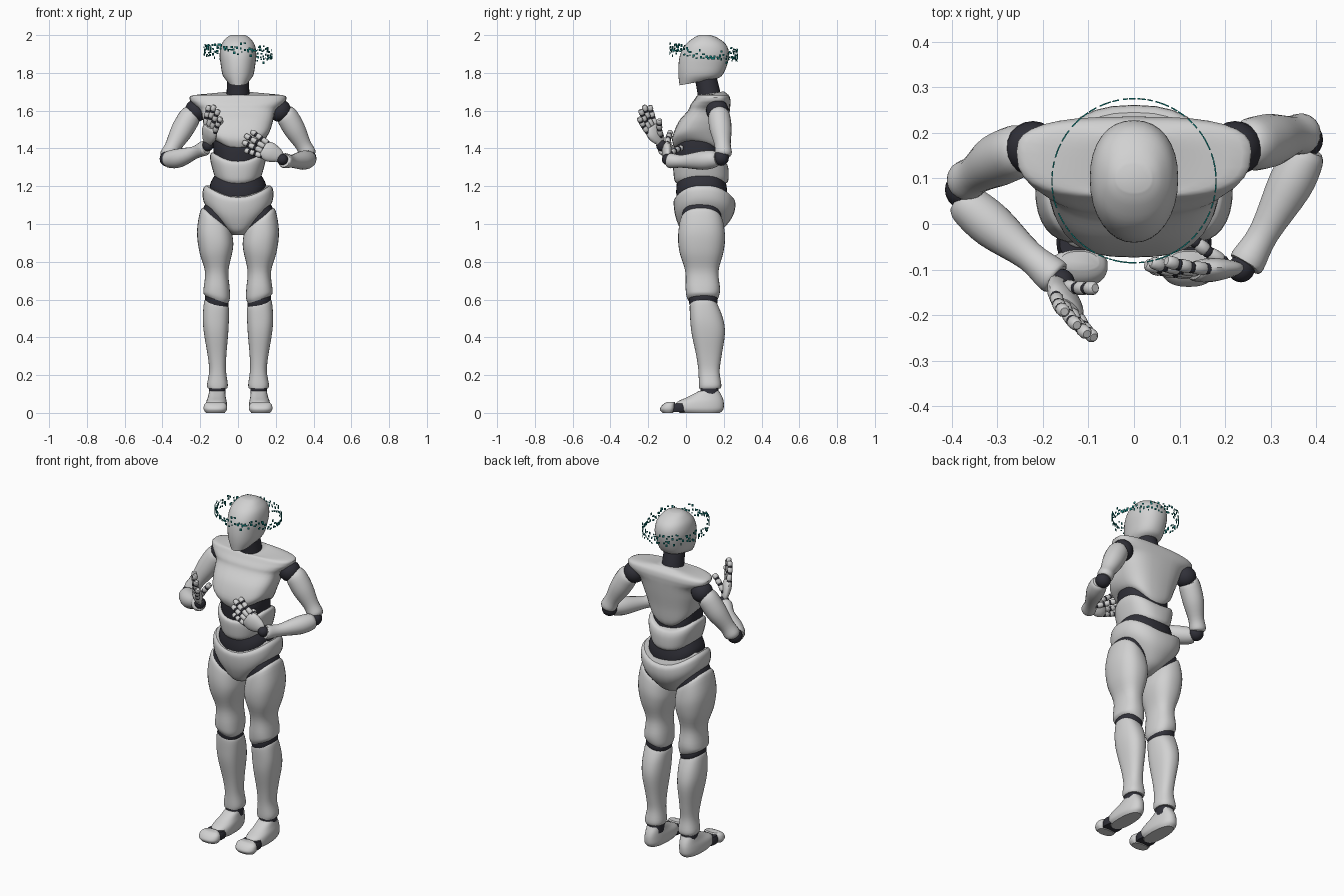
import bpy, bmesh, math, random
from mathutils import Vector, Matrix

old = bpy.data.objects.get("Cube")
if old:
    bpy.data.objects.remove(old, do_unlink=True)


def material(name, color, roughness=0.5):
    mat = bpy.data.materials.new(name)
    mat.use_nodes = True
    mat.diffuse_color = color
    shader = mat.node_tree.nodes["Principled BSDF"]
    shader.inputs["Base Color"].default_value = color
    shader.inputs["Roughness"].default_value = roughness
    return mat


SHELL = material("light grey shell", (.64, .64, .64, 1))
JOINT = material("dark joint", (.03, .03, .04, 1))
TEAL = material("dark teal", (.005, .2, .19, 1))
parts = []


def finish(name, bm, mat):
    bmesh.ops.recalc_face_normals(bm, faces=bm.faces)
    mesh = bpy.data.meshes.new(name)
    bm.to_mesh(mesh)
    bm.free()
    mesh.materials.append(mat)
    obj = bpy.data.objects.new(name, mesh)
    bpy.context.collection.objects.link(obj)
    parts.append(obj)
    return obj


def smooth_rows(rows, steps):
    """Catmull-Rom interpolation between rows of numbers."""
    result = []
    for i in range(len(rows) - 1):
        a, b, c = rows[max(i - 1, 0)], rows[i], rows[i + 1]
        d = rows[min(i + 2, len(rows) - 1)]
        for k in range(steps):
            t = k / steps
            result.append([q + t / 2 * (r - p + t * (2*p - 5*q + 4*r - s + t * (3*(q - r) + s - p)))
                           for p, q, r, s in zip(a, b, c, d)])
    return result + [list(rows[-1])]


def skin(name, rings, mat):
    """Bridge a list of point rings and cap both ends."""
    bm = bmesh.new()
    loops = [[bm.verts.new(p) for p in ring] for ring in rings]
    n = len(loops[0])
    for low, high in zip(loops, loops[1:]):
        for i in range(n):
            j = (i + 1) % n
            bm.faces.new((low[i], low[j], high[j], high[i]))
    bm.faces.new(loops[0])
    bm.faces.new(loops[-1])
    return finish(name, bm, mat)


def loft(name, rows, mat, side=1, power=2.4, sides=32):
    """Rows: z, centre x, half width, front y, widest y, back y, side lift, side tilt, back slope."""
    rows = [tuple(r) + (0,) * (9 - len(r)) for r in rows]
    rings = []
    for z, x, w, front, mid, back, lift, tilt, slope in smooth_rows(rows, 4):
        ring = []
        for i in range(sides):
            a = math.tau * i / sides
            u, v = [math.copysign(abs(f) ** (2 / power), f) for f in (math.cos(a), math.sin(a))]
            y = mid + v * ((back - mid) if v > 0 else (mid - front))
            ring.append((side * (x + u * w), y, z + lift * u * u + tilt * u + slope * v))
        rings.append(ring)
    return skin(name, rings, mat)


def tube(name, rows, mat, sides=18, steps=4, flat=1, across=Vector((0, 0, 1))):
    """Rows: x, y, z, radius; flat squeezes the section away from the across axis."""
    rows = smooth_rows(rows, steps)
    points = [Vector(r[:3]) for r in rows]
    rings = []
    for i, p in enumerate(points):
        along = (points[min(i + 1, len(points) - 1)] - points[max(i - 1, 0)]).normalized()
        s = (across - along * across.dot(along)).normalized()
        n = along.cross(s)
        rings.append([p + rows[i][3] * (s * math.cos(a) + n * flat * math.sin(a))
                      for a in (math.tau * k / sides for k in range(sides))])
    return skin(name, rings, mat)


def ball(name, centre, radius, mat, segments=20):
    bm = bmesh.new()
    bmesh.ops.create_uvsphere(bm, u_segments=segments, v_segments=segments // 2, radius=radius,
                              matrix=Matrix.Translation(centre))
    return finish(name, bm, mat)


# Head and neck
loft("head", [(1.75, 0, .052, -.034, .05, .155, 0, 0, .016), (1.785, 0, .08, -.04, .08, .19),
              (1.84, 0, .091, -.04, .09, .217), (1.9, 0, .097, -.03, .1, .228),
              (1.95, 0, .088, -.002, .1, .212), (1.985, 0, .062, .04, .1, .168),
              (2, 0, .038, .07, .1, .13)], SHELL, power=2.2)
tube("neck", [(0, .13, 1.62, .062), (0, .12, 1.7, .06), (0, .1, 1.79, .056)], JOINT, 24)

# Torso shells over the dark core
loft("chest", [(1.368, 0, .11, -.05, .08, .185, .06, 0, -.025), (1.395, 0, .14, -.066, .07, .202, .05, 0, -.02),
               (1.46, 0, .168, -.072, .06, .212, .03), (1.54, 0, .184, -.04, .08, .224),
               (1.6, 0, .198, .01, .115, .232), (1.632, 0, .232, .025, .15, .235),
               (1.657, 0, .255, .043, .16, .235), (1.682, 0, .238, .06, .155, .226),
               (1.692, 0, .08, .07, .14, .2, 0, 0, .01)], SHELL, power=2.8)
loft("torso_core", [(1.25, 0, .11, -.04, .09, .19), (1.34, 0, .125, -.055, .09, .19),
                    (1.42, 0, .132, -.06, .09, .18), (1.48, 0, .13, -.04, .09, .18)], JOINT)
loft("abdomen", [(1.215, 0, .118, -.05, .09, .215, .025), (1.235, 0, .128, -.062, .09, .225, .03),
                 (1.29, 0, .146, -.068, .09, .225, .045), (1.32, 0, .146, -.066, .09, .215, .05),
                 (1.33, 0, .134, -.055, .09, .2, .05)], SHELL)
loft("waist", [(1.1, 0, .14, -.045, .09, .21, .05), (1.17, 0, .148, -.052, .09, .218, .04),
               (1.25, 0, .115, -.045, .09, .205, .02)], JOINT)
loft("pelvis", [(.943, 0, .035, .01, .08, .13), (.965, 0, .085, -.025, .09, .185, .03),
                (1.02, 0, .16, -.05, .09, .235, .06), (1.07, 0, .185, -.062, .09, .258, .06),
                (1.12, 0, .185, -.065, .09, .26, .065), (1.14, 0, .17, -.055, .09, .245, .065)], SHELL)

# Legs, mirrored
for side, label in ((1, "left_"), (-1, "right_")):
    loft(label + "hip_joint", [(.95, .115, .075, -.01, .08, .18, 0, .05), (1.02, .11, .078, -.022, .08, .188, 0, .05),
                               (1.08, .095, .07, -.015, .08, .18, 0, .04)], JOINT, side)
    loft(label + "thigh", [(1.03, .115, .07, -.015, .08, .175, 0, .055), (1.01, .117, .084, -.032, .08, .195, 0, .055),
                           (.93, .121, .096, -.042, .08, .207, 0, .03), (.85, .117, .087, -.034, .08, .198),
                           (.75, .113, .062, -.004, .085, .172), (.66, .113, .069, -.002, .085, .18),
                           (.62, .113, .07, .002, .085, .175, 0, .015),
                           (.599, .113, .06, .012, .085, .164, 0, .02)], SHELL, side)
    loft(label + "knee_joint", [(.54, .113, .055, .03, .09, .15), (.59, .113, .063, .015, .09, .168, 0, .015),
                                (.63, .113, .058, .02, .09, .16)], JOINT, side)
    loft(label + "shin", [(.585, .113, .056, .03, .09, .155, 0, .018), (.57, .114, .066, .02, .09, .168, 0, .015),
                          (.5, .117, .069, .022, .09, .196), (.42, .116, .064, .03, .1, .206),
                          (.3, .111, .049, .055, .11, .188), (.22, .108, .045, .066, .12, .178),
                          (.15, .109, .055, .068, .125, .187), (.128, .109, .05, .07, .125, .182)], SHELL, side)
    loft(label + "ankle_joint", [(.08, .11, .045, .075, .125, .175), (.145, .11, .044, .078, .125, .172)], JOINT, side)
    loft(label + "foot", [(0, .115, .045, -.035, .06, .18), (.02, .115, .056, -.05, .04, .198),
                          (.055, .114, .055, -.05, .05, .2), (.085, .112, .047, .01, .1, .192),
                          (.116, .11, .042, .07, .125, .175)], SHELL, side)
    loft(label + "toe_joint", [(.004, .117, .048, -.09, -.04, .01), (.028, .117, .053, -.09, -.04, .01),
                               (.05, .117, .046, -.08, -.04, .01)], JOINT, side)
    loft(label + "toe", [(0, .12, .05, -.125, -.09, -.068), (.02, .12, .062, -.138, -.09, -.058),
                         (.045, .12, .058, -.122, -.09, -.056), (.058, .12, .042, -.1, -.085, -.06)], SHELL, side)


def hand(label, wrist, along, thumb_side):
    """Palm, four jointed fingers and a thumb, laid out in the hand's own axes."""
    d = Vector(along).normalized()
    s = Vector(thumb_side)
    s = (s - d * s.dot(d)).normalized()
    n = d.cross(s) if label == "left_" else s.cross(d)
    origin = Vector(wrist)

    def at(u, v, h=0):
        return origin + d * u + s * v + n * h

    def digit(name, base, direction, lengths, radius):
        p = base
        for k, length in enumerate(lengths):
            direction = (direction + n * .1).normalized()
            q = p + direction * length
            ball(f"{name}_joint_{k}", p, radius, JOINT, segments=10)
            shape = ((.08, .75), (.25, 1.08), (.8, 1), (1, .65))
            tube(f"{name}_segment_{k}", [(*p.lerp(q, t), radius * r) for t, r in shape], SHELL, 10, 2)
            p = q

    ball(label + "wrist_joint", origin, .03, JOINT)
    tube(label + "palm", [(*at(u, v), r) for u, v, r in
                          ((.012, 0, .026), (.035, .004, .04), (.075, .002, .052), (.108, 0, .047), (.118, 0, .036))],
         SHELL, 18, 4, .5, s)
    for i, length in enumerate((.038, .047, .05, .045)):
        spread = (i - 1.5) * .025
        digit(f"{label}finger_{i}", at(.115 - abs(spread) * .25, spread), d + s * spread * 4,
              (length, length * .8, length * .7), .0138)
    digit(label + "thumb", at(.05, .012, .016), d * .85 - s * .05 + n * .5, (.042, .036, .03), .0145)


def arm(label, shoulder, upper, elbow, forearm):
    ball(label + "shoulder_joint", shoulder, .06, JOINT)
    tube(label + "upper_arm", upper, SHELL)
    ball(label + "elbow_joint", elbow, .042, JOINT)
    tube(label + "forearm", forearm, SHELL)


# Arms: each one has its own pose
arm("right_", (-.222, .166, 1.6),
    [(-.24, .165, 1.582, .045), (-.255, .16, 1.567, .058), (-.3, .14, 1.49, .058),
     (-.345, .11, 1.41, .043), (-.368, .095, 1.365, .045), (-.373, .09, 1.35, .034)],
    (-.373, .075, 1.345),
    [(-.382, .055, 1.338, .034), (-.363, .04, 1.342, .046), (-.31, -.005, 1.35, .05),
     (-.23, -.07, 1.378, .034), (-.18, -.112, 1.4, .04), (-.17, -.12, 1.404, .034)])
hand("right_", (-.16, -.128, 1.415), (.03, -.12, .2), (-.75, .75, .4))
arm("left_", (.222, .166, 1.6),
    [(.245, .172, 1.587, .045), (.26, .175, 1.57, .058), (.3, .184, 1.5, .058),
     (.345, .194, 1.42, .043), (.368, .198, 1.375, .045), (.374, .198, 1.36, .034)],
    (.373, .185, 1.35),
    [(.382, .165, 1.346, .034), (.372, .145, 1.343, .046), (.342, .085, 1.337, .05),
     (.285, -.02, 1.332, .034), (.25, -.08, 1.335, .04), (.244, -.09, 1.336, .034)])
hand("left_", (.235, -.098, 1.342), (-.2, -.01, .11), (.2, .1, 1))

# Ring of small floating flecks, tilted around the head
random.seed(4)
bm = bmesh.new()
for i in range(180):
    a = math.tau * (i // 3 + random.uniform(-.3, .3)) / 60
    drift = random.choice((-1, 0, 0, 1)) * .02 + random.uniform(-.012, .012)
    z = 1.91 - .018 * math.cos(a) - .02 * math.sin(a) + drift
    spot = Matrix.Translation((.18 * math.cos(a), .095 + .18 * math.sin(a), z))
    size = Matrix.Diagonal((.003, random.uniform(.006, .013), random.uniform(.006, .014), 1))
    bmesh.ops.create_cube(bm, size=1, matrix=spot @ Matrix.Rotation(a, 4, "Z") @ size)
finish("halo_flecks", bm, TEAL)

# Smooth shading that keeps the panel edges sharp
bpy.ops.object.select_all(action="DESELECT")
for obj in parts:
    obj.select_set(True)
bpy.context.view_layer.objects.active = parts[0]
bpy.ops.object.shade_smooth_by_angle(angle=math.radians(38))
